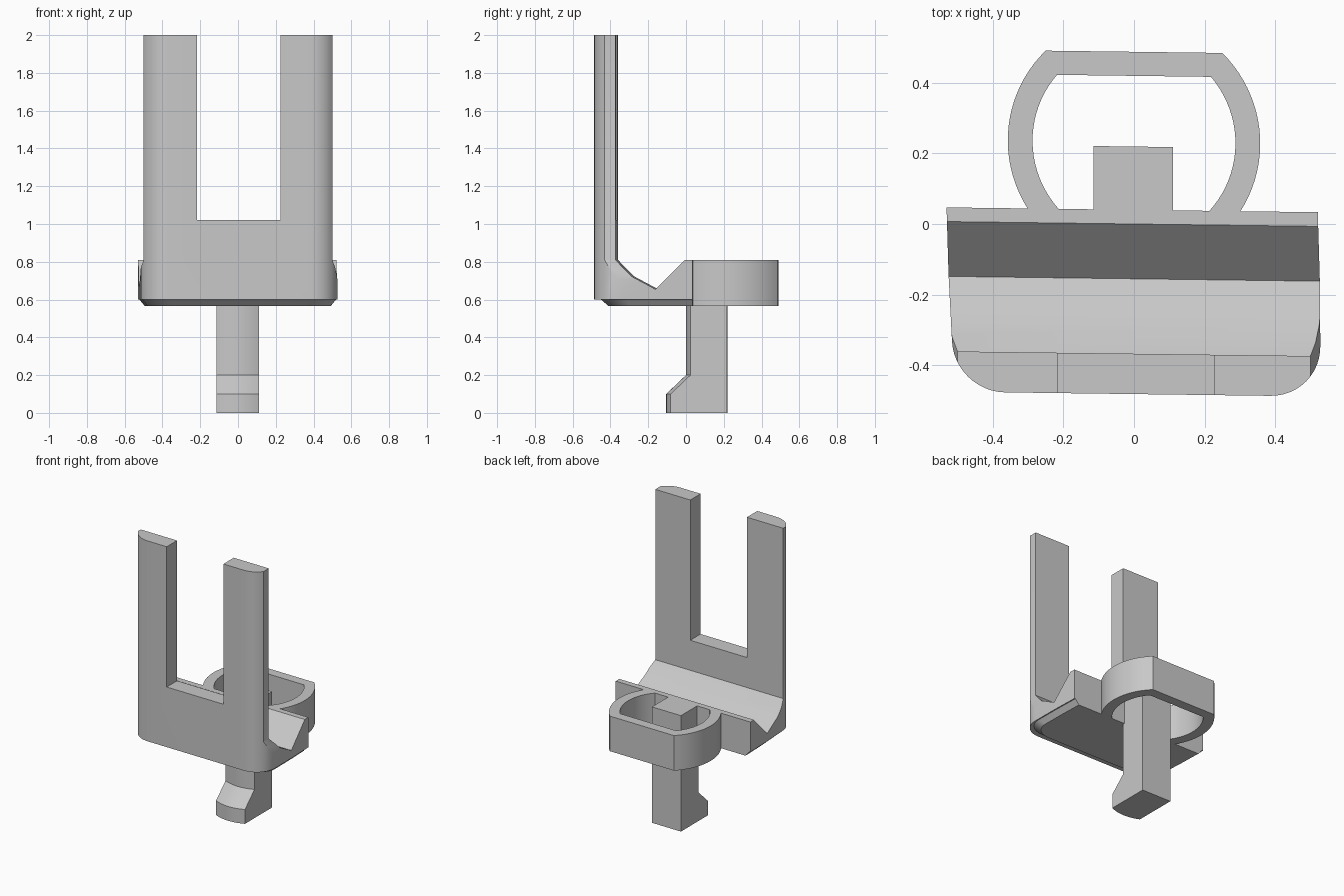
import bpy, bmesh, math

if "Cube" in bpy.data.objects:
    bpy.data.objects.remove(bpy.data.objects["Cube"], do_unlink=True)

grey = bpy.data.materials.new("plain_grey")
grey.use_nodes = True
colour = (0.58, 0.58, 0.58, 1)
grey.diffuse_color = colour
grey.node_tree.nodes["Principled BSDF"].inputs["Base Color"].default_value = colour

TOP, UNDER, STEP = 0.81, 0.565, 0.6    # heights of rib top, underside, base step


def loft(name, rings):
    """Closed solid through a row of matching point rings."""
    bm = bmesh.new()
    rows = [[bm.verts.new(p) for p in ring] for ring in rings]
    n = len(rows[0])
    for a, b in zip(rows, rows[1:]):
        for i in range(n):
            bm.faces.new((a[i], a[(i + 1) % n], b[(i + 1) % n], b[i]))
    bm.faces.new(rows[0])
    bm.faces.new(rows[-1])
    bmesh.ops.recalc_face_normals(bm, faces=bm.faces)
    mesh = bpy.data.meshes.new(name)
    bm.to_mesh(mesh)
    bm.free()
    mesh.materials.append(grey)
    obj = bpy.data.objects.new(name, mesh)
    bpy.context.collection.objects.link(obj)
    return obj


def prism(name, outline, axis, low, high):
    """Extrude a 2D outline along axis x, y or z."""
    place = {"x": lambda a, b, d: (d, a, b),
             "y": lambda a, b, d: (a, d, b),
             "z": lambda a, b, d: (a, b, d)}[axis]
    return loft(name, [[place(a, b, d) for a, b in outline] for d in (low, high)])


def cut(obj, tool, operation="DIFFERENCE"):
    """Apply a boolean and drop the tool."""
    mod = obj.modifiers.new("cut", "BOOLEAN")
    mod.operation, mod.object, mod.solver = operation, tool, "EXACT"
    graph = bpy.context.evaluated_depsgraph_get()
    mesh = bpy.data.meshes.new_from_object(obj.evaluated_get(graph))
    obj.modifiers.clear()
    obj.data = mesh
    bpy.data.objects.remove(tool, do_unlink=True)


def arc(cx, cy, r, start, end, steps):
    return [(cx + r * math.cos(start + (end - start) * i / steps),
             cy + r * math.sin(start + (end - start) * i / steps))
            for i in range(steps + 1)]


# Rounded plan shared by the body and its chamfered base
half = [(0.525, 0.04), (0.525, -0.15)] + arc(0.375, -0.335, 0.146, 0, -math.pi / 2, 12)
plan = half + [(-x, y) for x, y in reversed(half)]
plan = [(x - 0.03 * y - 0.004, y) for x, y in plan]

# Body: upright plate, curved trough and back rib
profile = [(-0.6, 0.5), (0.1, 0.5), (0.1, TOP), (0, TOP), (-0.155, 0.655),
           (-0.28, 0.722), (-0.367, TOP), (-0.367, 2.1), (-0.6, 2.1)]
body = prism("forked_body", profile, "x", -0.7, 0.7)
cut(body, prism("plan_tool", plan, "z", STEP, 2), "INTERSECT")
slot = [(-0.216, 1.02), (0.226, 1.02), (0.226, 2.2), (-0.216, 2.2)]
cut(body, prism("slot_tool", slot, "y", -0.7, 0.2))
for side in (-1, 1):
    trim = [(0.499, 2.2), (0.499, TOP), (0.514, 0.77), (0.53, 0.69), (0.7, 0.69), (0.7, 2.2)]
    cut(body, prism("trim_tool", [(side * x, z) for x, z in trim], "y", -0.7, -0.2))

# Chamfered base under the body
def base_ring(shrink_x, front, z):
    scale = (front + 0.04) / 0.521
    return [(x * shrink_x, 0.04 - (0.04 - y) * scale, z) for x, y in plan]

base = loft("chamfered_base", [base_ring(0.985, 0.445, STEP), base_ring(0.93, 0.405, UNDER)])

# Flat-backed ring behind the rib
def ring_outline(radius, back, front=0.04):
    cy = 0.232
    right = arc(0, cy, radius, math.asin((front - cy) / radius),
                math.asin((back - cy) / radius), 20)
    return right + [(-x, y) for x, y in reversed(right)]

outer, inner = ring_outline(0.357, 0.487), ring_outline(0.287, 0.419)
ring = prism("rear_ring", outer, "z", UNDER, TOP)
opening = [(x, y - 0.05 if y < 0.041 else y) for x, y in inner]
opening = inner[:41] + [(inner[-1][0], -0.1), (inner[0][0], -0.1)] + inner[41:]
opening = inner + [(inner[-1][0], -0.1), (inner[0][0], -0.1)]
cut(ring, prism("opening_tool", opening, "z", 0.4, 1))

# Hooked leg with a bowed front
columns = []
for i in range(13):
    t = i / 6 - 1
    bow = 0.025 * t * t
    side_view = [(0.219, 0), (bow - 0.105, 0), (bow - 0.105, 0.1), (bow, 0.2),
                 (bow, UNDER), (0.038, UNDER), (0.038, TOP), (0.219, TOP)]
    columns.append([(0.113 * t - 0.002, y, z) for y, z in side_view])
leg = loft("hooked_leg", columns)

# Slight skew of the whole part, then shading
for obj in (body, base, ring, leg):
    for v in obj.data.vertices:
        v.co.y -= 0.013 * v.co.x
    bpy.ops.object.select_all(action="DESELECT")
    obj.select_set(True)
    bpy.context.view_layer.objects.active = obj
    bpy.ops.object.shade_smooth_by_angle(angle=math.radians(25))
